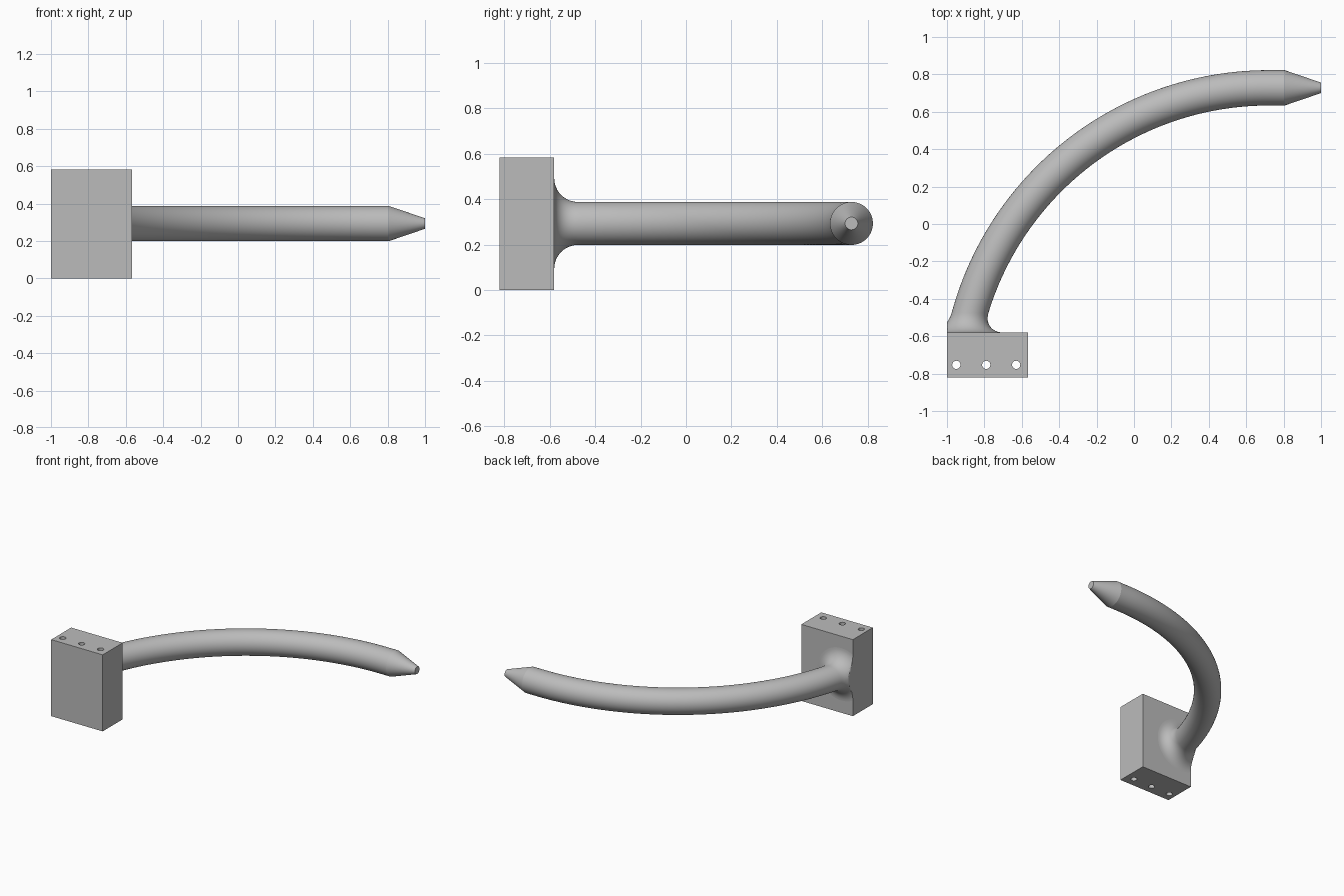
import bpy, bmesh, math
from mathutils import Vector

if "Cube" in bpy.data.objects:
    bpy.data.objects.remove(bpy.data.objects["Cube"], do_unlink=True)

grey = bpy.data.materials.new("plain_grey")
grey.use_nodes = True
colour = (0.5, 0.5, 0.5, 1)
grey.diffuse_color = colour
grey.node_tree.nodes["Principled BSDF"].inputs["Base Color"].default_value = colour


def select_only(obj):
    bpy.ops.object.select_all(action="DESELECT")
    obj.select_set(True)
    bpy.context.view_layer.objects.active = obj


def finish(obj):
    select_only(obj)
    bpy.ops.object.shade_smooth_by_angle(angle=math.radians(30))


# Mounting block
LEFT, RIGHT, FRONT, BACK, HEIGHT = -1.0, -0.566, -0.82, -0.58, 0.583
size = Vector((RIGHT - LEFT, BACK - FRONT, HEIGHT))
bpy.ops.mesh.primitive_cube_add(size=1, location=((LEFT + RIGHT) / 2, (FRONT + BACK) / 2, HEIGHT / 2))
block = bpy.context.object
block.name = "mounting_block"
block.scale = size
bpy.ops.object.transform_apply(location=False, rotation=False, scale=True)
block.data.materials.append(grey)

# Three screw holes bored right through the block
for x in (-0.95, -0.79, -0.63):
    bpy.ops.mesh.primitive_cylinder_add(vertices=32, radius=0.022, depth=1, location=(x, -0.753, HEIGHT / 2))
    drill = bpy.context.object
    drill.name = "hole_cutter"
    drill.hide_render = True
    cut = block.modifiers.new("screw_hole", "BOOLEAN")
    cut.operation = "DIFFERENCE"
    cut.solver = "EXACT"
    cut.object = drill
    select_only(block)
    bpy.ops.object.modifier_apply(modifier=cut.name)
    bpy.data.objects.remove(drill, do_unlink=True)
finish(block)

# Curved arm: flared foot, quarter-like sweep, tapered tip
SIDES = 64
MID_Z, TUBE, FILLET = 0.293, 0.0945, 0.105
CX, CY, SWEEP = 0.72, -0.933, 1.661
bm = bmesh.new()
rings = []


def add_ring(x, y, turn, wide, tall):
    """Ellipse whose plane is turned about z; kept within the block's side."""
    ring = []
    for i in range(SIDES):
        t = math.tau * i / SIDES
        u = wide * math.cos(t)
        px = max(LEFT, x + u * math.cos(turn))
        ring.append(bm.verts.new((px, y - u * math.sin(turn), MID_Z + tall * math.sin(t))))
    rings.append(ring)


# Foot fillet, in slices parallel to the block's back
for i in range(13):
    q = math.pi / 2 * i / 12
    y = BACK + FILLET * (1 - math.cos(q))
    a = math.asin((y - CY) / SWEEP)
    flare = FILLET * (1 - math.sin(q))
    add_ring(CX - SWEEP * math.cos(a), y, 0, TUBE / math.cos(a) + flare, TUBE + flare)

# Sweep, with slices easing square to the path
start = a
for i in range(1, 61):
    a = start + (math.pi / 2 - start) * i / 60
    ease = min(1, (a - start) / 0.42)
    turn = a * ease
    add_ring(CX - SWEEP * math.cos(a), CY + SWEEP * math.sin(a), turn, TUBE / math.cos(a - turn), TUBE)

# Straight end and cone
TIP_Y = CY + SWEEP
for x, radius in ((0.805, TUBE), (1.0, 0.028)):
    add_ring(x, TIP_Y, math.pi / 2, radius, radius)

for r, s in zip(rings, rings[1:]):
    for i in range(SIDES):
        j = (i + 1) % SIDES
        bm.faces.new((r[i], r[j], s[j], s[i]))
bm.faces.new(rings[-1])
bm.faces.new(rings[0][::-1])
bmesh.ops.recalc_face_normals(bm, faces=bm.faces)
mesh = bpy.data.meshes.new("curved_arm")
bm.to_mesh(mesh)
bm.free()
arm = bpy.data.objects.new("curved_arm", mesh)
bpy.context.collection.objects.link(arm)
mesh.materials.append(grey)
select_only(arm)
bpy.ops.object.shade_smooth_by_angle(angle=math.radians(15))
